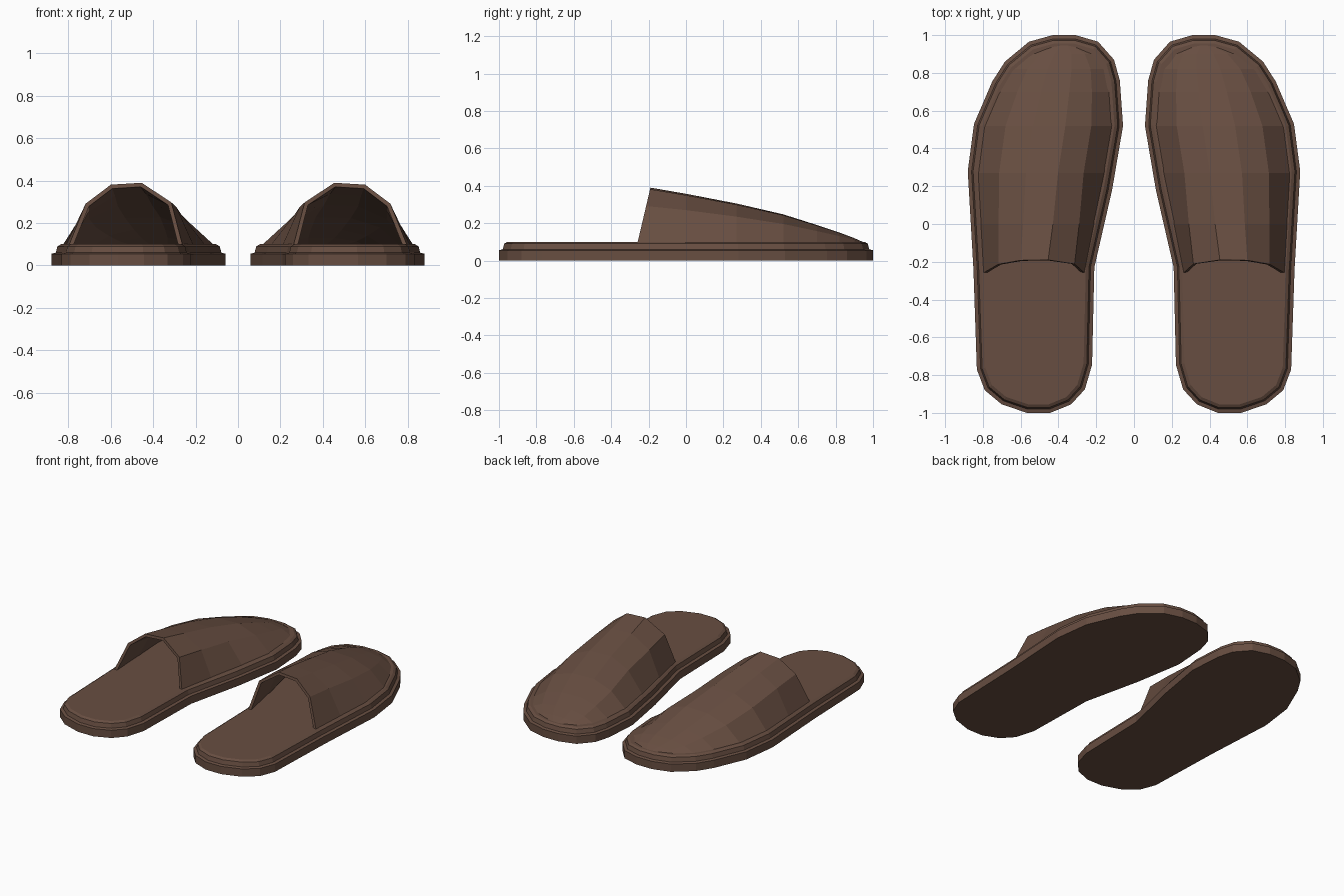
import bpy, bmesh
from mathutils import Vector

if "Cube" in bpy.data.objects:
    bpy.data.objects.remove(bpy.data.objects["Cube"])

brown = bpy.data.materials.new("brown leather")
brown.diffuse_color = (0.137, 0.076, 0.053, 1)
brown.use_nodes = True
brown.node_tree.nodes["Principled BSDF"].inputs["Base Color"].default_value = brown.diffuse_color

# Outline of the right sole: toe -> inner side -> heel -> outer side
OUTLINE = [(.43, 1), (.31, 1), (.19, .965), (.106, .87), (.075, .76), (.058, .52),
           (.116, .18), (.21, -.23), (.222, -.745), (.26, -.875), (.333, -.955),
           (.444, -1), (.566, -1), (.70, -.955), (.79, -.88), (.832, -.77),
           (.85, -.24), (.88, .28), (.847, .53), (.75, .755), (.683, .86), (.556, .965)]


def inset(d):
    """Outline moved inward by d (outline runs counter-clockwise)."""
    pts = [Vector(p) for p in OUTLINE]
    out = []
    for i, p in enumerate(pts):
        a = (p - pts[i - 1]).normalized()
        b = (pts[(i + 1) % len(pts)] - p).normalized()
        na, nb = Vector((-a.y, a.x)), Vector((-b.y, b.x))
        out.append(p + (na + nb) * d / (1 + na.dot(nb)))
    return out


def span(poly, y):
    """Inner and outer x of a polygon at a given y."""
    xs = []
    for i, p in enumerate(poly):
        q = poly[i - 1]
        if (p.y - y) * (q.y - y) < 0:
            xs.append(p.x + (q.x - p.x) * (y - p.y) / (q.y - p.y))
    return min(xs), max(xs)


def make_pair(name, bm):
    """Object from a bmesh, mirrored to the other foot."""
    me = bpy.data.meshes.new(name)
    bm.to_mesh(me)
    bm.free()
    me.materials.append(brown)
    ob = bpy.data.objects.new(name, me)
    bpy.context.collection.objects.link(ob)
    m = ob.modifiers.new("other foot", 'MIRROR')
    m.use_mirror_merge = False
    return ob


# Soles: outsole with a ledge, then a slightly tapered footbed
bm = bmesh.new()
rings = [[bm.verts.new((p.x, p.y, z)) for p in inset(d)]
         for d, z in ((0, 0), (0, .055), (.02, .06), (.028, .09), (.045, .1))]
n = len(OUTLINE)
for lo, hi in zip(rings, rings[1:]):
    for i in range(n):
        j = (i + 1) % n
        bm.faces.new((lo[i], lo[j], hi[j], hi[i]))
bm.faces.new(rings[0][::-1])
bm.faces.new(rings[-1])
bmesh.ops.recalc_face_normals(bm, faces=bm.faces[:])
make_pair("soles", bm)

# Uppers: arched sections lofted from the opening to the toe
U_BACK = (0, .10, .36, .63, .85, 1)
U_FRONT = (0, .17, .37, .62, .83, 1)
V = (0, .69, 1, .97, .67, 0)
STATIONS = [(-.26, .39), (.0, .357), (.27, .305), (.52, .247),
            (.70, .19), (.82, .15), (.90, .12), (.945, .1)]
base = .092
foot = inset(.05)
bm = bmesh.new()
rows = []
for k, (y, h) in enumerate(STATIONS):
    x0, x1 = span(foot, y)
    t = min(1, k / 2)
    row = []
    for ub, uf, v in zip(U_BACK, U_FRONT, V):
        u = ub + (uf - ub) * t
        lean = .07 * v if k == 0 else 0      # opening leans forward
        row.append(bm.verts.new((x0 + u * (x1 - x0), y + lean, base + v * (h - base))))
    rows.append(row)
for a, b in zip(rows, rows[1:]):
    for j in range(5):
        bm.faces.new((a[j], a[j + 1], b[j + 1], b[j]))
ob = make_pair("uppers", bm)
s = ob.modifiers.new("thickness", 'SOLIDIFY')
s.thickness = .02
s.offset = -1
